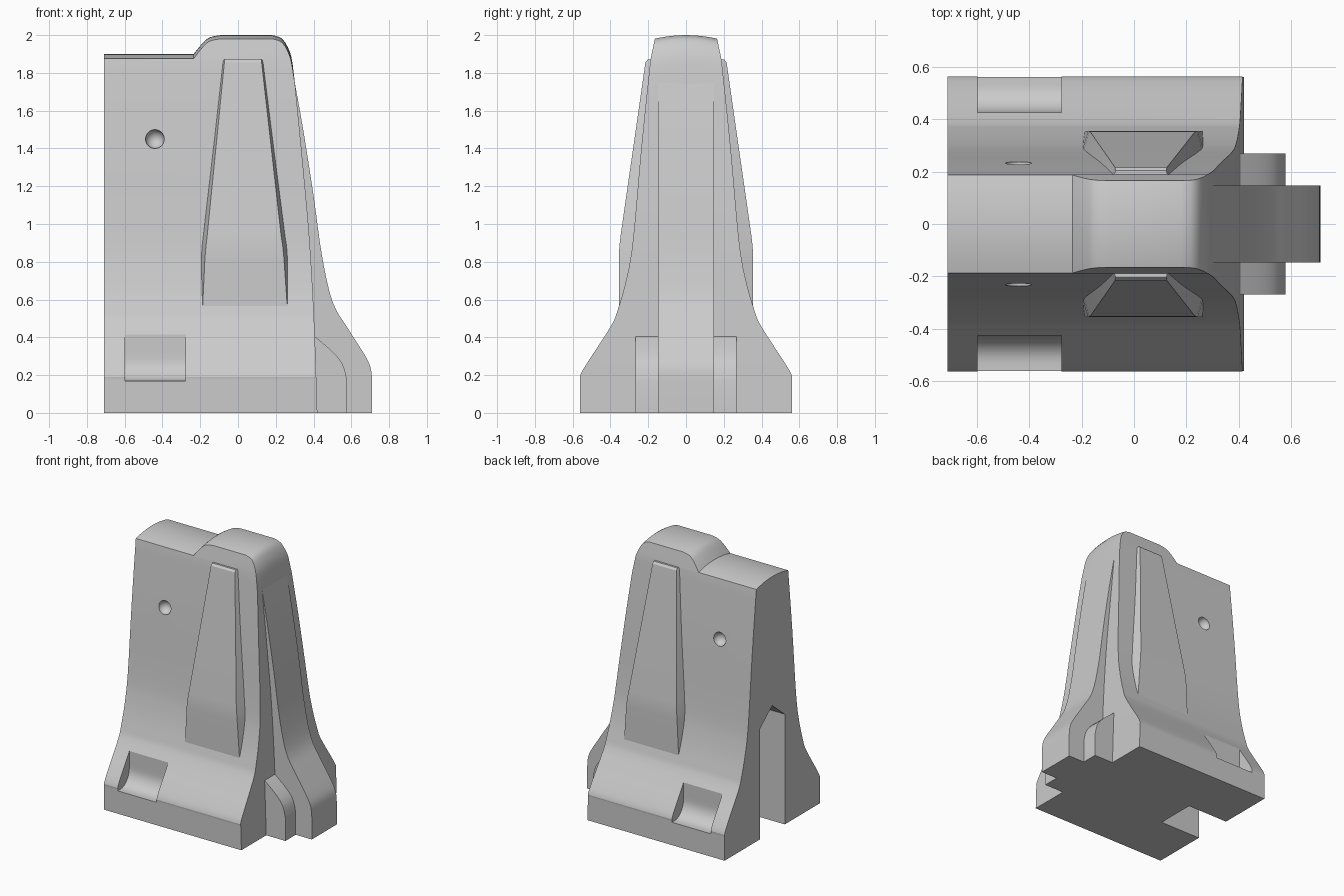
import bpy, bmesh, math

if "Cube" in bpy.data.objects:
    bpy.data.objects.remove(bpy.data.objects["Cube"])


def make_object(name, rings):
    """Skin a list of equal-length point rings into a closed solid."""
    bm = bmesh.new()
    vs = [[bm.verts.new(p) for p in r] for r in rings]
    n = len(rings[0])
    for a, b in zip(vs, vs[1:]):
        for i in range(n):
            bm.faces.new((a[i], a[(i + 1) % n], b[(i + 1) % n], b[i]))
    bm.faces.new(vs[0])
    bm.faces.new(vs[-1])
    bmesh.ops.recalc_face_normals(bm, faces=bm.faces)
    me = bpy.data.meshes.new(name)
    bm.to_mesh(me)
    bm.free()
    ob = bpy.data.objects.new(name, me)
    bpy.context.collection.objects.link(ob)
    return ob


def prism(name, pts, axis, lo, hi, n=1, warp=lambda p: p):
    """Extrude a (y,z) profile along x or an (x,z) profile along y."""
    rings = []
    for k in range(n + 1):
        t = lo + (hi - lo) * k / n
        rings.append([warp((t, a, z) if axis == 'x' else (a, t, z)) for a, z in pts])
    return make_object(name, rings)


def curve(p, steps=4):
    """Catmull-Rom curve through the points."""
    q = [p[0]] + p + [p[-1]]
    out = []
    for i in range(1, len(q) - 2):
        for s in range(steps):
            t = s / steps
            out.append(tuple(0.5 * (2 * b + (c - a) * t + (2 * a - 5 * b + 4 * c - d) * t * t
                                    + (3 * b - a - 3 * c + d) * t ** 3)
                             for a, b, c, d in zip(*q[i - 1:i + 3])))
    return out + [p[-1]]


def boolean(ob, tool, op):
    tool.hide_render = True
    m = ob.modifiers.new("cut", 'BOOLEAN')
    m.object, m.operation, m.solver = tool, op, 'EXACT'
    bpy.context.view_layer.objects.active = ob
    bpy.ops.object.modifier_apply(modifier=m.name)
    bpy.data.objects.remove(tool)


def smooth(ob, angle=25):
    bpy.ops.object.select_all(action='DESELECT')
    ob.select_set(True)
    bpy.context.view_layer.objects.active = ob
    bpy.ops.object.shade_smooth_by_angle(angle=math.radians(angle))


# Main block: front silhouette with a crowned top
def crown(p):
    x, y, z = p
    return (x, y, z - 0.7 * min(abs(y), 0.21) ** 2) if z > 1.8 else p


hump = curve([(-0.235, 1.9), (-0.19, 1.955), (-0.15, 1.988), (-0.09, 2.0)], 3)
shoulder = curve([(0.18, 2.0), (0.235, 1.98), (0.275, 1.91), (0.29, 1.84)], 3)
end = curve([(0.302, 1.74), (0.345, 1.3), (0.38, 0.9), (0.405, 0.45), (0.42, 0)])
silhouette = [(-0.71, 0), (-0.71, 1.9)] + hump + shoulder + end
block = prism("barrier_block", silhouette, 'y', -0.6, 0.6, 24, crown)

# Flared cross-section, mirrored left to right
flank = [(0.56, -0.1), (0.56, 0.17)]
flank += curve([(0.56, 0.18), (0.545, 0.23), (0.4, 0.455), (0.36, 0.55), (0.313, 0.72),
                (0.28, 0.92), (0.235, 1.42), (0.188, 1.87)])
flank += [(0.165, 1.98), (0.14, 2.1)]
section = flank + [(-y, z) for y, z in reversed(flank)]
boolean(block, prism("section", section, 'x', -1, 1), 'INTERSECT')

# Socket with a gabled roof in the left end
slot = [(-0.147, -0.1), (0.147, -0.1), (0.147, 0.82), (0, 0.94), (-0.147, 0.82)]
boolean(block, prism("socket", slot, 'x', -0.9, -0.375), 'DIFFERENCE')

for s in (-1, 1):
    # Lifting pockets with a rounded back
    pocket = [(0.425, 0.425), (0.425, 0.32)]
    pocket += [(0.53 - 0.105 * math.cos(a), 0.29 - 0.12 * math.sin(a))
               for a in [math.pi / 2 * k / 8 for k in range(9)]]
    pocket += [(0.7, 0.17), (0.7, 0.425)]
    boolean(block, prism("pocket", [(s * y, z) for y, z in pocket], 'x', -0.597, -0.277),
            'DIFFERENCE')
    # Round dimples
    bpy.ops.mesh.primitive_uv_sphere_add(segments=32, ring_count=16, radius=0.05,
                                         location=(-0.44, s * 0.233, 1.45))
    boolean(block, bpy.context.object, 'DIFFERENCE')
smooth(block)

# Central tongue and the stepped foot beside it
tongue = curve([(0.295, 1.78), (0.345, 1.5), (0.4, 1.15), (0.445, 0.83), (0.5, 0.59),
                (0.58, 0.45), (0.675, 0.3), (0.703, 0.235), (0.71, 0.17)])
smooth(prism("tongue", [(0.25, 0), (0.25, 1.74)] + tongue + [(0.71, 0)], 'y', -0.147, 0.147))
foot = curve([(0.4, 0.41), (0.5, 0.325), (0.555, 0.255), (0.578, 0.17)])
smooth(prism("foot_step", [(0.3, 0), (0.3, 0.41)] + foot + [(0.578, 0)], 'y', -0.268, 0.268))

# Tapered buttresses on both faces: height, outer y, left x, right x
levels = [(0.5, 0.355, -0.19, 0.265), (0.82, 0.355, -0.175, 0.243), (0.88, 0.353, -0.17, 0.237),
          (0.94, 0.346, -0.163, 0.228), (1.855, 0.215, -0.072, 0.125), (1.87, 0.203, -0.07, 0.123)]
for s, name in ((-1, "front_buttress"), (1, "back_buttress")):
    rings = [[(l, s * y, z), (r, s * y, z), (r + 0.03, s * (y - 0.1), z),
              (l - 0.03, s * (y - 0.1), z)] for z, y, l, r in levels]
    smooth(make_object(name, rings))
